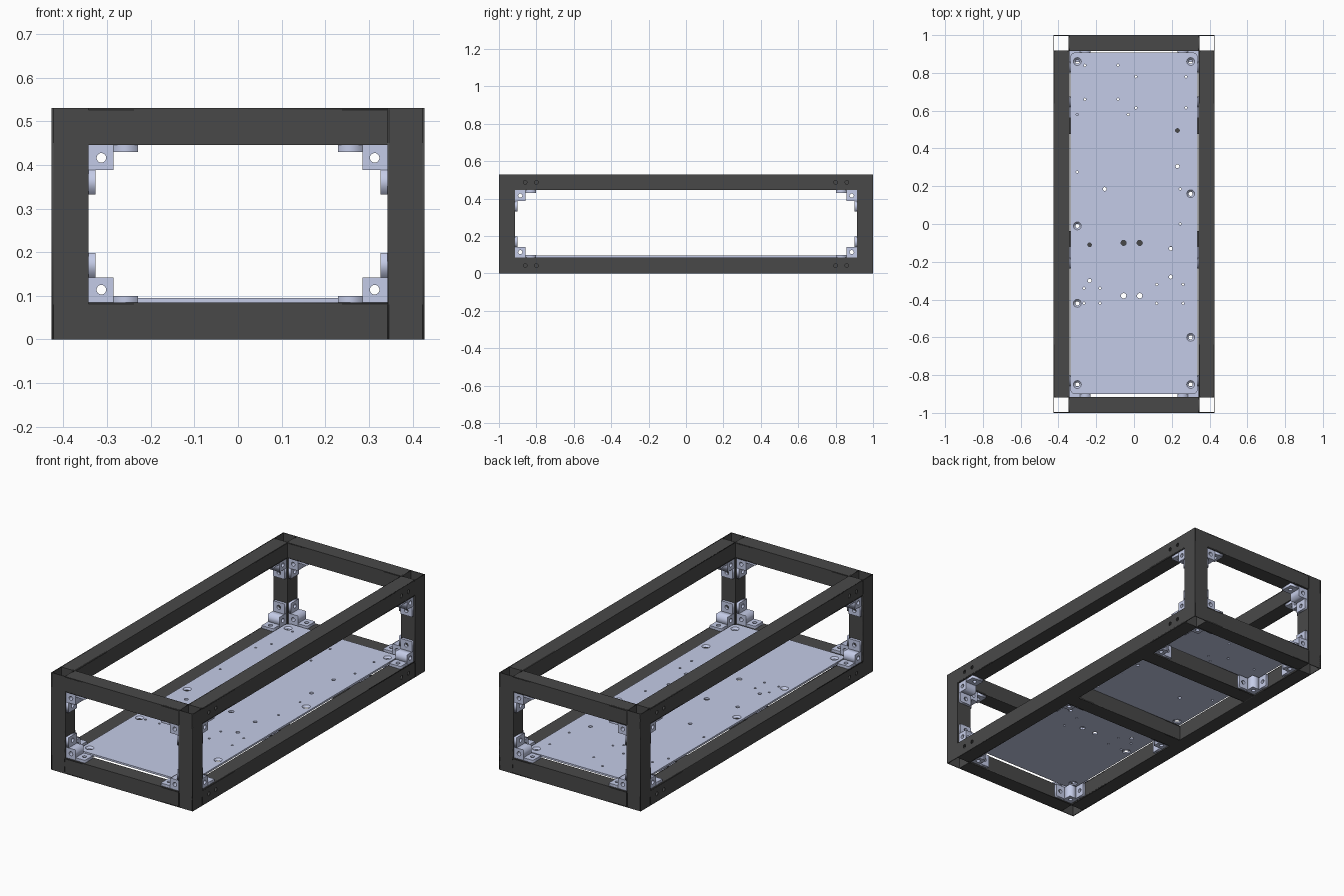
import bpy, bmesh, math
from mathutils import Matrix, Vector

if "Cube" in bpy.data.objects:
    bpy.data.objects.remove(bpy.data.objects["Cube"])

# Main dimensions
HX, HY, H, W = 0.427, 1.0, 0.53, 0.085      # half width, half length, height, tube size
WALL = 0.004
IX, IY = HX - W, HY - W                     # inner faces of the frame
CX, CY = HX - W / 2, HY - W / 2             # tube centre lines


def material(name, rgb):
    m = bpy.data.materials.new(name)
    m.diffuse_color = (*rgb, 1)
    m.use_nodes = True
    m.node_tree.nodes["Principled BSDF"].inputs["Base Color"].default_value = m.diffuse_color
    return m


DARK = material("charcoal_metal", (0.066, 0.066, 0.066))
LIGHT = material("pale_blue_grey", (0.59, 0.64, 0.855))


def frame(x, other, origin, other_is_z=False):
    """Matrix whose local x and y (or z) axes point along the given directions."""
    x, o = Vector(x), Vector(other)
    y, z = (o.cross(x), o) if other_is_z else (o, x.cross(o))
    m = Matrix((x, y, z)).transposed().to_4x4()
    m.translation = origin
    return m


def circle(u, v, r, n=20):
    return [(u + r * math.cos(math.tau * i / n), v + r * math.sin(math.tau * i / n)) for i in range(n)]


def rect(u0, u1, v0, v1, r=0.0):
    if r == 0:
        return [(u0, v0), (u1, v0), (u1, v1), (u0, v1)]
    pts = []
    for k, (u, v) in enumerate([(u1 - r, v1 - r), (u0 + r, v1 - r), (u0 + r, v0 + r), (u1 - r, v0 + r)]):
        for i in range(5):
            a = math.pi / 2 * (k + i / 4)
            pts.append((u + r * math.cos(a), v + r * math.sin(a)))
    return pts


def slab(bm, outline, holes, t, matrix):
    """Add a flat plate with round holes, centred on its local z = 0."""
    cu = bpy.data.curves.new("outline", 'CURVE')
    cu.dimensions, cu.fill_mode, cu.extrude = '2D', 'BOTH', t / 2
    for loop in [outline] + [circle(*h) for h in holes]:
        sp = cu.splines.new('POLY')
        sp.points.add(len(loop) - 1)
        for p, (u, v) in zip(sp.points, loop):
            p.co = (u, v, 0, 1)
        sp.use_cyclic_u = True
    ob = bpy.data.objects.new("outline", cu)
    bpy.context.scene.collection.objects.link(ob)
    dg = bpy.context.evaluated_depsgraph_get()
    me = bpy.data.meshes.new_from_object(ob.evaluated_get(dg))
    me.transform(matrix)
    bm.from_mesh(me)
    bpy.data.objects.remove(ob)
    bpy.data.curves.remove(cu)
    bpy.data.meshes.remove(me)


def finish(bm, name, mat):
    me = bpy.data.meshes.new(name)
    for f in bm.faces:
        f.material_index = 0
    bm.to_mesh(me)
    bm.free()
    me.materials.clear()
    me.materials.append(mat)
    return me


def place(name, me, matrix=Matrix()):
    ob = bpy.data.objects.new(name, me)
    ob.matrix_world = matrix
    bpy.context.scene.collection.objects.link(ob)


def tube(name, length, matrix, holes=()):
    """Hollow square tube along local x; holes go in the +z wall."""
    bm = bmesh.new()
    for i in range(4):
        m = Matrix.Rotation(i * math.pi / 2, 4, 'X') @ Matrix.Translation((0, 0, (W - WALL) / 2))
        slab(bm, rect(-length / 2, length / 2, -W / 2, W / 2), holes if i == 0 else [], WALL, m)
    place(name, finish(bm, name, DARK), matrix)


# Frame: corner posts, end rails, side rails, cross rails
bolt_holes = [(s * d, 0, 0.01) for s in (-1, 1) for d in (0.80, 0.86)]
for s in (-1, 1):
    for t in (-1, 1):
        tube("corner_post", H, frame((0, 0, 1), (s, 0, 0), (s * CX, t * CY, H / 2), True))
    for z in (W / 2, H - W / 2):
        tube("end_rail", 2 * IX, frame((1, 0, 0), (0, 0, 1), (0, s * CY, z), True))
        tube("side_rail", 2 * IY, frame((0, 1, 0), (s, 0, 0), (s * CX, 0, z), True), bolt_holes)
CROSS = (0.52, -0.08)
for y in CROSS:
    tube("cross_rail", 2 * IX, frame((1, 0, 0), (0, 0, 1), (0, y, W / 2), True))

# Corner bracket: drilled block with a drilled flange along each leg
BLOCK, LEG, THICK, WIDE = 0.057, 0.113, 0.015, 0.07
bm = bmesh.new()
slab(bm, rect(0, BLOCK, 0, BLOCK), [(0.029, 0.029, 0.011)], WIDE, Matrix())
flange = rect(BLOCK, LEG, -WIDE / 2, WIDE / 2)
flange_hole = [(0.086, 0, 0.011)]
slab(bm, flange, flange_hole, THICK, frame((1, 0, 0), (0, 0, 1), (0, THICK / 2, 0)))
slab(bm, flange, flange_hole, THICK, frame((0, 1, 0), (0, 0, 1), (THICK / 2, 0, 0)))
bracket = finish(bm, "corner_bracket", LIGHT)

for sx in (-1, 1):
    for sy in (-1, 1):
        # Upright brackets between posts and rails
        for z, dz in ((W, 1), (H - W, -1)):
            place("end_bracket", bracket, frame((-sx, 0, 0), (0, 0, dz), (sx * IX, sy * CY, z)))
            place("side_bracket", bracket, frame((0, -sy, 0), (0, 0, dz), (sx * CX, sy * IY, z)))
        # Flat brackets in the corners of the bottom frame
        place("floor_bracket", bracket, frame((-sx, 0, 0), (0, -sy, 0), (sx * IX, sy * IY, W / 2)))
    # Flat brackets beside the cross rails
    for y, dy in zip(CROSS, (1, -1)):
        place("cross_bracket", bracket,
              frame((-sx, 0, 0), (0, dy, 0), (sx * IX, y + dy * W / 2, W / 2)))

# Base plate with countersunk, medium and small holes
sunk = [(-.3, .86), (.3, .86), (.3, .16), (-.3, -.01), (-.3, -.42), (.3, -.6), (-.3, -.85), (.3, -.85)]
medium = [(x, y) for x in (-.055, .03) for y in (-.1, -.38)]
middling = [(.23, .495), (.23, .305), (-.155, .185), (-.235, -.11), (.195, -.13), (.195, -.28), (-.235, -.3)]
small = [(x, y) for x in (-.26, -.085) for y in (.84, .66)]
small += [(x, y) for x in (.01, .275) for y in (.78, .615)]
small += [(x, y) for x in (-.265, -.18) for y in (-.34, -.42)]
small += [(x, y) for x in (.12, .26) for y in (-.32, -.42)]
small += [(-.3, .58), (-.03, .58), (-.3, .275), (.245, .185), (.245, 0)]
holes = [(x, y, r) for group, r in ((sunk, .021), (medium, .014), (middling, .01), (small, .006))
         for x, y in group]
PLATE = 0.01
mid = Matrix.Translation((0, 0, W + PLATE / 2))
bm = bmesh.new()
slab(bm, rect(-.337, .337, -.9, .908, 0.025), holes, PLATE, mid)
for x, y in sunk:
    cone = bmesh.ops.create_cone(bm, cap_ends=False, segments=20, radius1=.011, radius2=.021, depth=PLATE,
                                 matrix=Matrix.Translation((x, y, 0)) @ mid)
    bmesh.ops.reverse_faces(bm, faces=list({f for v in cone["verts"] for f in v.link_faces}))
place("base_plate", finish(bm, "base_plate", LIGHT))
